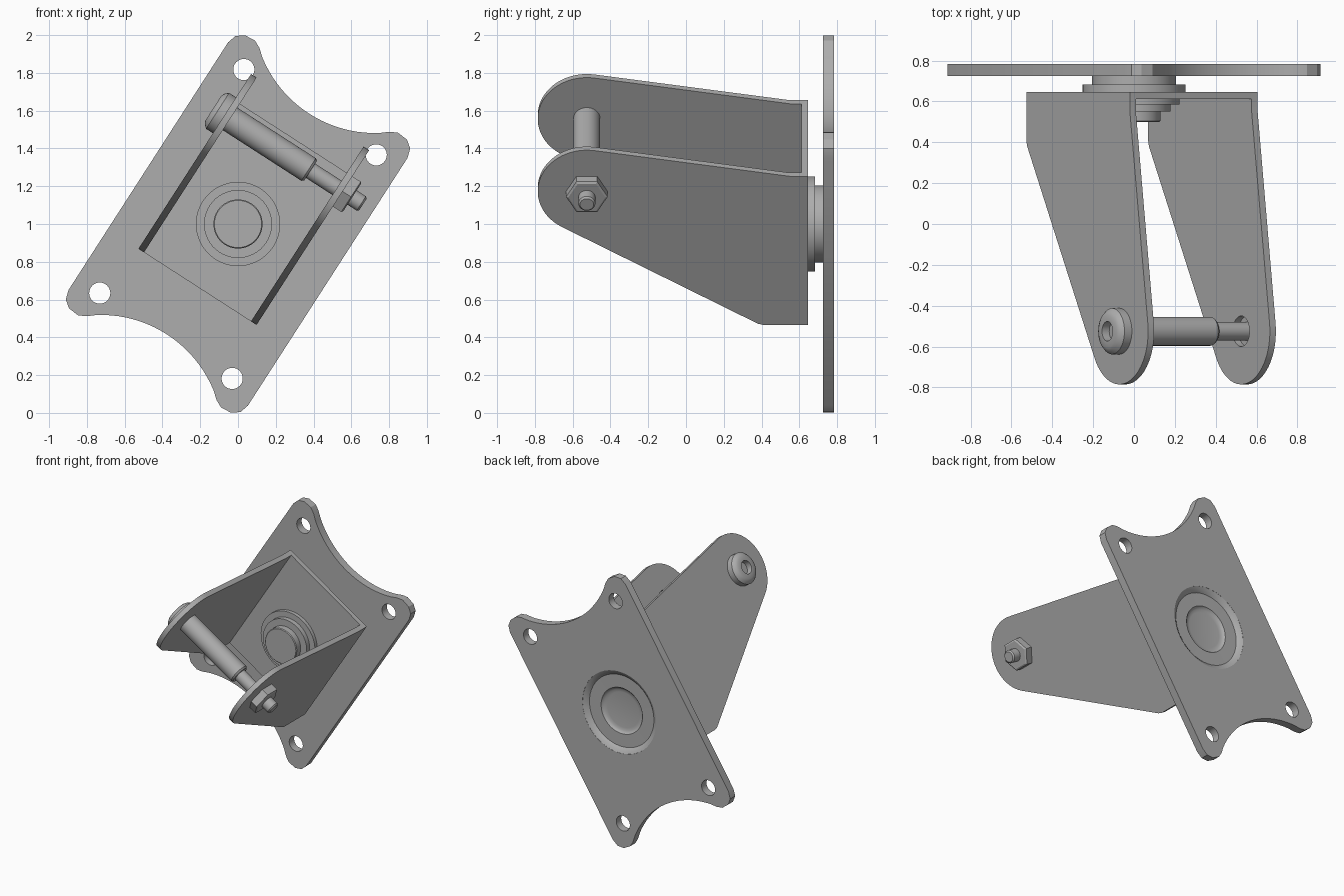
import bpy, bmesh
from math import sin, cos, pi, radians, atan2, acos, hypot
from mathutils import Matrix

cube = bpy.data.objects.get("Cube")
if cube:
    bpy.data.objects.remove(cube, do_unlink=True)

steel = bpy.data.materials.new("grey_steel")
steel.use_nodes = True
GREY = (0.42, 0.42, 0.42, 1)
steel.diffuse_color = GREY
steel.node_tree.nodes["Principled BSDF"].inputs["Base Color"].default_value = GREY

# The whole bracket is tilted about the y axis through its hub
TILT = Matrix.Translation((0, 0, 1)) @ Matrix.Rotation(radians(32.8), 4, "Y")


def finish(bm, name):
    bmesh.ops.recalc_face_normals(bm, faces=bm.faces)
    mesh = bpy.data.meshes.new(name)
    bm.to_mesh(mesh)
    bm.free()
    mesh.materials.append(steel)
    obj = bpy.data.objects.new(name, mesh)
    bpy.context.collection.objects.link(obj)
    obj.matrix_world = TILT
    return obj


def prism(name, outline, axis, start, end):
    """Extrude a closed outline along x (points y, z) or y (points x, z)."""
    bm = bmesh.new()
    place = (lambda a, b: (start, a, b)) if axis == "x" else (lambda a, b: (a, start, b))
    face = bm.faces.new([bm.verts.new(place(*p)) for p in outline])
    made = bmesh.ops.extrude_face_region(bm, geom=[face])["geom"]
    step = (end - start, 0, 0) if axis == "x" else (0, end - start, 0)
    bmesh.ops.translate(bm, vec=step, verts=[g for g in made if isinstance(g, bmesh.types.BMVert)])
    return finish(bm, name)


def lathe(name, profile, axis="y", centre=(0, 0), sides=48):
    """Turn (position, radius) steps about an axis, with capped ends."""
    bm = bmesh.new()
    rings = []
    for pos, r in profile:
        ring = []
        for i in range(sides):
            t = 2 * pi * i / sides
            a, b = centre[0] + r * cos(t), centre[1] + r * sin(t)
            ring.append(bm.verts.new((pos, a, b) if axis == "x" else (a, pos, b)))
        rings.append(ring)
    for lo, hi in zip(rings, rings[1:]):
        for i in range(sides):
            j = (i + 1) % sides
            bm.faces.new((lo[i], lo[j], hi[j], hi[i]))
    bm.faces.new(rings[0])
    bm.faces.new(rings[-1])
    return finish(bm, name)


def cut(obj, cutters):
    for cutter in cutters:
        cutter.hide_render = True
        mod = obj.modifiers.new("cut", "BOOLEAN")
        mod.operation, mod.solver, mod.object = "DIFFERENCE", "EXACT", cutter
    bpy.context.view_layer.update()
    graph = bpy.context.evaluated_depsgraph_get()
    mesh = bpy.data.meshes.new_from_object(obj.evaluated_get(graph))
    obj.modifiers.clear()
    obj.data = mesh
    for cutter in cutters:
        bpy.data.objects.remove(cutter, do_unlink=True)


def arc(centre, radius, start, end, steps):
    return [(centre[0] + radius * cos(start + (end - start) * i / steps),
             centre[1] + radius * sin(start + (end - start) * i / steps)) for i in range(steps + 1)]


# Mounting plate: straight long sides, scooped short ends, rounded ears
ear = [(0.565, 0.78), (0.55, 0.83), (0.51, 0.86), (0.45, 0.865), (0.41, 0.845)]
half = acos(0.53 / 0.645)
scoop = arc((0, 1.34), 0.645, -pi / 2 + half, -pi / 2 - half, 20)
top_end = ear + scoop + [(-x, z) for x, z in reversed(ear)]
outline = top_end + [(-x, -z) for x, z in top_end]
plate = prism("mounting_plate", outline, "y", 0.725, 0.783)
holes = [lathe("hole_cutter", [(0.6, 0.056), (0.9, 0.056)], centre=(sx * 0.417, sz * 0.704), sides=32)
         for sx in (-1, 1) for sz in (-1, 1)]
dish = lathe("dish_cutter", [(0.8, 0.305), (0.782, 0.302), (0.773, 0.285), (0.762, 0.272), (0.755, 0.265),
                             (0.754, 0.17), (0.746, 0.165), (0.738, 0.15), (0.735, 0.13)])
cut(plate, holes + [dish])

# Swivel hub between plate and fork, and stepped rivet inside the fork
hub = lathe("swivel_hub", [(0.73, 0.205), (0.683, 0.205), (0.683, 0.253), (0.645, 0.253)])
rivet = lathe("stepped_rivet", [(0.63, 0.223), (0.585, 0.223), (0.585, 0.18), (0.55, 0.18),
                                (0.55, 0.13), (0.505, 0.13), (0.5, 0.125)])

# Fork cheeks: rounded nose tangent to two straight edges
AXLE = (-0.525, 0.445)
NOSE = 0.26


def tangent_angle(point, side):
    dy, dz = point[0] - AXLE[0], point[1] - AXLE[1]
    return atan2(dz, dy) + side * acos(NOSE / hypot(dy, dz))


upper, lower = (0.55, 0.54), (0.38, -0.388)
nose = arc(AXLE, NOSE, tangent_angle(upper, 1), tangent_angle(lower, -1) + 2 * pi, 28)
cheek = [(0.647, 0.54), upper] + nose + [lower, (0.41, -0.396), (0.647, -0.396)]
left_cheek = prism("left_cheek", cheek, "x", 0.337, 0.372)
right_cheek = prism("right_cheek", cheek, "x", -0.372, -0.337)
cut(left_cheek, [lathe("axle_hole_cutter", [(0.2, 0.075), (0.5, 0.075)], "x", AXLE, 32)])
base = prism("fork_base", [(-0.34, -0.396), (0.34, -0.396), (0.34, 0.54), (-0.34, 0.54)], "y", 0.612, 0.647)

# Axle bolt: socket head, thick shank, thin threaded end
bolt = lathe("axle_bolt", [(-0.40, 0.048), (-0.442, 0.048), (-0.442, 0.08), (-0.432, 0.098), (-0.415, 0.113),
                           (-0.37, 0.113), (-0.37, 0.071), (0.158, 0.071), (0.17, 0.062), (0.17, 0.045),
                           (0.49, 0.045), (0.5, 0.036)], "x", AXLE)
nut = lathe("hex_nut", [(0.372, 0.11), (0.425, 0.11), (0.432, 0.098)], "x", AXLE, 6)

# Smooth round surfaces, keeping hard edges
bpy.ops.object.select_all(action="DESELECT")
for obj in (plate, hub, rivet, left_cheek, right_cheek, bolt):
    obj.select_set(True)
bpy.context.view_layer.objects.active = plate
bpy.ops.object.shade_smooth_by_angle(angle=radians(30))
